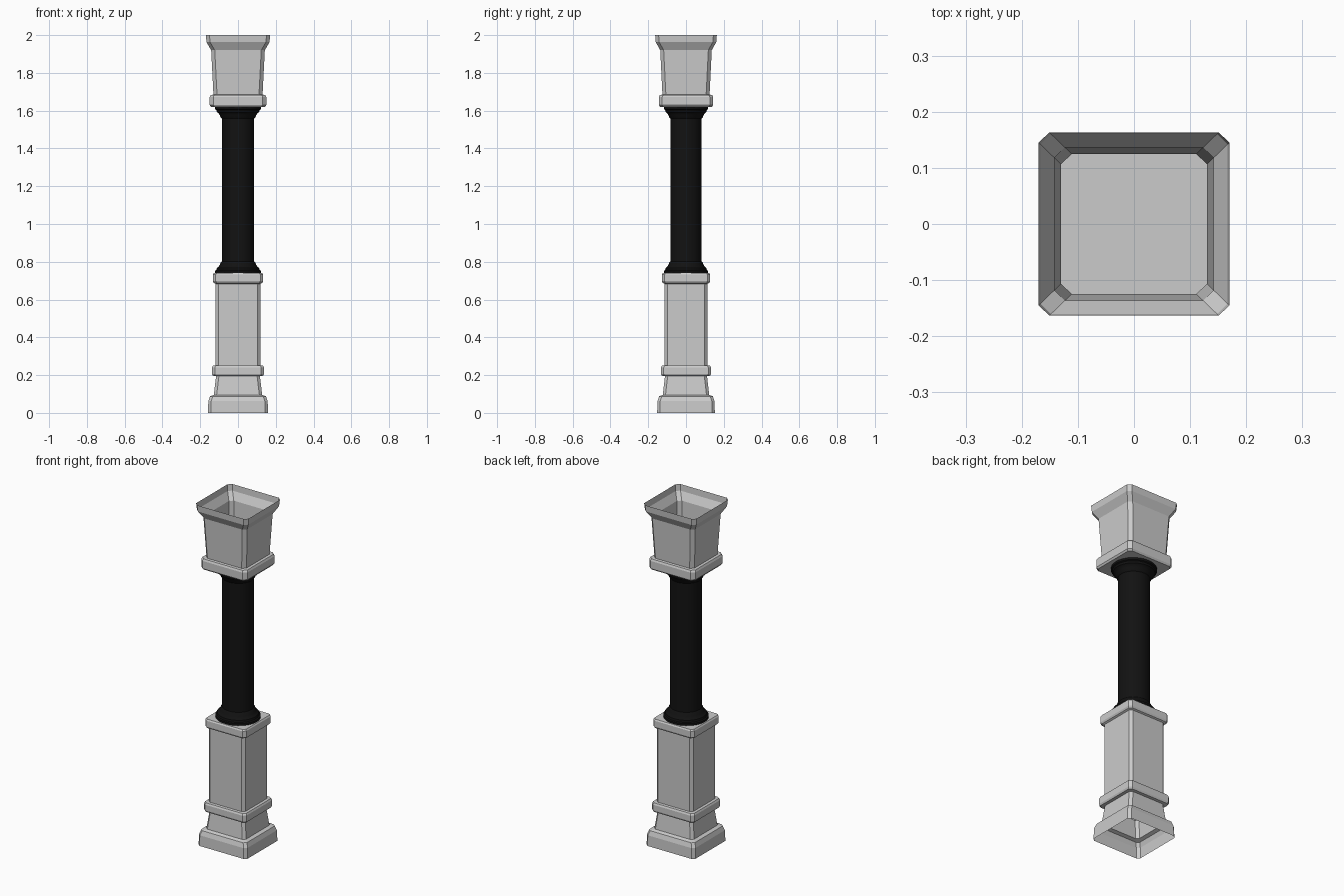
import bpy, bmesh, math

if "Cube" in bpy.data.objects:
    bpy.data.objects.remove(bpy.data.objects["Cube"])

DEPTH = 0.96  # the post is slightly shallower than wide


def loft(name, profile, ring, cap_bottom, cap_top):
    """Stack rings of points for each (half width, z) and skin them."""
    bm = bmesh.new()
    rings = [[bm.verts.new((x, y * DEPTH, z)) for x, y in ring(r)] for r, z in profile]
    n = len(rings[0])
    for a, b in zip(rings, rings[1:]):
        for i in range(n):
            j = (i + 1) % n
            bm.faces.new((a[i], a[j], b[j], b[i]))
    if cap_bottom:
        bm.faces.new(rings[0][::-1])
    if cap_top:
        bm.faces.new(rings[-1])
    mesh = bpy.data.meshes.new(name)
    bm.to_mesh(mesh)
    bm.free()
    obj = bpy.data.objects.new(name, mesh)
    bpy.context.collection.objects.link(obj)
    return obj


def chamfered_square(c):
    def ring(r):
        k = r - c
        return [(r, -k), (r, k), (k, r), (-k, r), (-r, k), (-r, -k), (-k, -r), (k, -r)]
    return ring


def circle(r, n=32):
    return [(r * math.cos(2 * math.pi * i / n), r * math.sin(2 * math.pi * i / n)) for i in range(n)]


# Hollow pedestal, open underneath
loft("pedestal", [
    (0.159, 0.0), (0.157, 0.062), (0.148, 0.088), (0.128, 0.095),
    (0.116, 0.195), (0.133, 0.197), (0.138, 0.207), (0.138, 0.240),
    (0.133, 0.25), (0.118, 0.252), (0.118, 0.683), (0.128, 0.688),
    (0.133, 0.698), (0.133, 0.732), (0.128, 0.74)],
    chamfered_square(0.015), False, True)

# Round black shaft with stepped mouldings at both ends
step = [(0.122, 0.0), (0.122, 0.012), (0.115, 0.016), (0.112, 0.027),
        (0.105, 0.032), (0.097, 0.043), (0.092, 0.056), (0.086, 0.062)]
shaft = loft("shaft",
             [(r, 0.74 + h) for r, h in step] + [(r, 1.62 - h) for r, h in reversed(step)],
             circle, False, False)
black = bpy.data.materials.new("black")
black.diffuse_color = (0.006, 0.006, 0.006, 1)
black.use_nodes = True
black.node_tree.nodes["Principled BSDF"].inputs["Base Color"].default_value = black.diffuse_color
shaft.data.materials.append(black)
bpy.context.view_layer.objects.active = shaft
shaft.select_set(True)
bpy.ops.object.shade_smooth_by_angle(angle=math.radians(25))

# Flared capital, a thin shell open at the top
loft("capital", [
    (0.143, 1.62), (0.150, 1.63), (0.150, 1.672), (0.145, 1.683), (0.130, 1.685),
    (0.142, 1.92), (0.167, 1.963), (0.170, 2.0)],
    chamfered_square(0.019), True, False)
